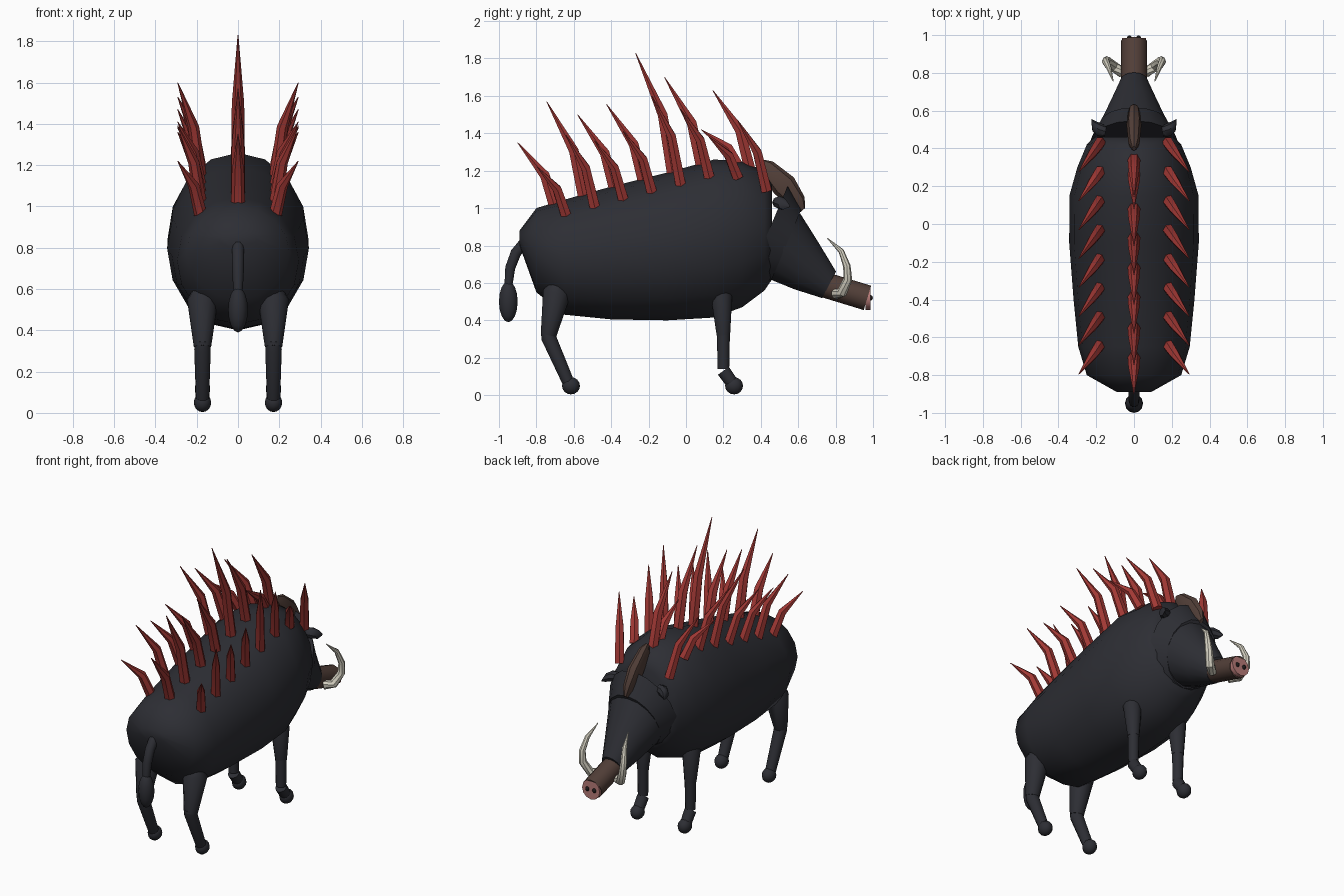
import bpy, bmesh, math
from mathutils import Vector, Matrix

if "Cube" in bpy.data.objects:
    bpy.data.objects.remove(bpy.data.objects["Cube"])


def mat(name, rgb):
    m = bpy.data.materials.new(name)
    m.diffuse_color = (*rgb, 1)
    m.use_nodes = True
    m.node_tree.nodes["Principled BSDF"].inputs["Base Color"].default_value = m.diffuse_color
    return m


HIDE = mat("charcoal hide", (0.026, 0.027, 0.034))
RED = mat("spike red", (0.36, 0.04, 0.035))
BROWN = mat("snout brown", (0.085, 0.05, 0.04))
PINK = mat("nose pink", (0.48, 0.2, 0.19))
IVORY = mat("tusk ivory", (0.68, 0.65, 0.55))
BLACK = mat("nostril black", (0.012, 0.01, 0.01))


def finish(name, bm, material, angle=40):
    bmesh.ops.recalc_face_normals(bm, faces=bm.faces)
    me = bpy.data.meshes.new(name)
    bm.to_mesh(me)
    bm.free()
    for p in me.polygons:
        p.use_smooth = True
    me.set_sharp_from_angle(angle=math.radians(angle))
    me.materials.append(material)
    ob = bpy.data.objects.new(name, me)
    bpy.context.collection.objects.link(ob)
    return ob


def tube(name, pts, radii, material, n=12, axis=None, angle=40):
    """Loft elliptical rings along a path; a radius is a number or (sideways, upright)."""
    bm = bmesh.new()
    pts = [Vector(p) for p in pts]
    rings = []
    for i, (p, r) in enumerate(zip(pts, radii)):
        t = Vector(axis) if axis else pts[min(i + 1, len(pts) - 1)] - pts[max(i - 1, 0)]
        t.normalize()
        u = Vector((1, 0, 0))
        u = (u - t * u.dot(t)).normalized()
        v = t.cross(u)
        a, b = r if isinstance(r, tuple) else (r, r)
        rings.append([bm.verts.new(p + u * a * math.cos(k * math.tau / n) + v * b * math.sin(k * math.tau / n))
                      for k in range(n)])
    for q, w in zip(rings, rings[1:]):
        for k in range(n):
            bm.faces.new((q[k], q[(k + 1) % n], w[(k + 1) % n], w[k]))
    bm.faces.new(rings[0])
    bm.faces.new(rings[-1])
    return finish(name, bm, material, angle)


def ball(name, c, r, material, tilt=0, seg=12):
    bm = bmesh.new()
    m = Matrix.Translation(c) @ Matrix.Rotation(tilt, 4, 'X') @ Matrix.Diagonal((*r, 1))
    bmesh.ops.create_uvsphere(bm, u_segments=seg, v_segments=8, radius=1, matrix=m)
    return finish(name, bm, material, 60)


# barrel body: y, top z, bottom z, half width
prof = [(-.89, .88, .80, .09), (-.80, 1.0, .55, .25), (-.65, 1.045, .43, .295), (-.4, 1.115, .405, .32),
        (-.1, 1.19, .40, .343), (.15, 1.26, .415, .342), (.30, 1.25, .47, .30), (.42, 1.2, .56, .25),
        (.46, 1.13, .62, .21)]
tube("body", [(0, y, (a + b) / 2) for y, a, b, w in prof],
     [(w, (a - b) / 2) for y, a, b, w in prof], HIDE, 16, (0, 1, 0), 60)

# neck collar, head and snout
tube("neck", [(0, .43, .85), (0, .535, .80)], [(.235, .30), (.18, .21)], HIDE, 16, (0, .9, -.38))
tube("head", [(0, .52, .80), (0, .645, .69), (0, .765, .59)],
     [(.185, .195), (.125, .14), (.07, .08)], HIDE, 16, (0, .89, -.46))
tube("snout", [(0, .75, .587), (0, .97, .52)], [.068, .068], BROWN, 12)
tube("nose_disc", [(0, .96, .52), (0, .986, .52)], [.064, .064], PINK, 12)

# brown crest between neck and forehead
tube("crest", [(0, .40, 1.25), (0, .43, 1.22), (0, .525, 1.12), (0, .60, 1.03), (0, .625, .99)],
     [(.012, .015), (.03, .045), (.04, .068), (.03, .045), (.012, .015)], BROWN, 8, (0, .65, -.76), 30)

# tail with tuft
tube("tail", [(0, -.86, .82), (0, -.91, .76), (0, -.94, .68), (0, -.95, .58)],
     [.03, .03, .028, .022], HIDE, 10)
ball("tail_tuft", (0, -.95, .50), (.048, .05, .11), HIDE)

for s, side in ((1, "right"), (-1, "left")):
    x = s * .172
    # hind leg
    tube("hind_thigh_" + side, [(x, -.685, .60), (x, -.69, .55), (x, -.735, .32)],
         [.045, .075, .042], HIDE)
    tube("hind_shin_" + side, [(x, -.742, .35), (x, -.735, .31), (x, -.63, .07)],
         [.035, .04, .032], HIDE)
    ball("hind_hoof_" + side, (x, -.615, .05), (.042, .048, .046), HIDE)
    # front leg
    tube("front_thigh_" + side, [(x, .19, .58), (x, .19, .53), (x, .20, .32)],
         [.035, .057, .036], HIDE)
    tube("front_shin_" + side, [(x, .20, .34), (x, .20, .14)], [.035, .031], HIDE)
    tube("front_ankle_" + side, [(x, .20, .13), (x, .25, .06)], [.036, .034], HIDE)
    ball("front_hoof_" + side, (x, .257, .05), (.042, .048, .046), HIDE)
    # ear
    tube("ear_" + side, [(s * .15, .49, 1.03), (s * .185, .50, 1.03), (s * .215, .52, 1.02), (s * .225, .55, 1.01)],
         [.03, .035, .028, .006], HIDE, 8, (s, .2, 0))
    # tusk and nostril
    tube("tusk_" + side, [(s * .06, .80, .54), (s * .11, .835, .55), (s * .145, .865, .62), (s * .15, .86, .69),
                          (s * .135, .83, .77), (s * .11, .755, .84)],
         [.028, .028, .024, .02, .015, .002], IVORY, 8)
    ball("nostril_" + side, (s * .025, .985, .52), (.013, .014, .015), BLACK, 0, 8)


def back_z(y):
    for a, b in zip(prof, prof[1:]):
        if a[0] <= y <= b[0]:
            return a[1] + (b[1] - a[1]) * (y - a[0]) / (b[0] - a[0])
    return prof[-1][1]


# bent spikes: one tall middle row and a shorter row on each side
mid_tips = [(-.90, 1.35), (-.745, 1.57), (-.58, 1.50), (-.425, 1.555), (-.27, 1.83),
            (-.115, 1.70), (.08, 1.42), (.143, 1.63)]
side_tips = [1.22, 1.39, 1.36, 1.41, 1.60, 1.53, 1.38, 1.47]
for i, ((ty, tz), sz) in enumerate(zip(mid_tips, side_tips)):
    by = ty + .2
    bz = back_z(by) - .03
    tube("middle_spike_%d" % (i + 1),
         [(0, by, bz), (0, by - .055, bz + .5 * (tz - bz)), (0, ty, tz)],
         [.034, .03, .002], RED, 6)
    by = -.64 + .153 * i
    bz = back_z(by) - .09
    for s, side in ((1, "right"), (-1, "left")):
        tube("%s_spike_%d" % (side, i + 1),
             [(s * .18, by, bz), (s * .215, by - .05, bz + .55 * (sz - bz)), (s * .292, by - .155, sz)],
             [.032, .027, .002], RED, 6)
